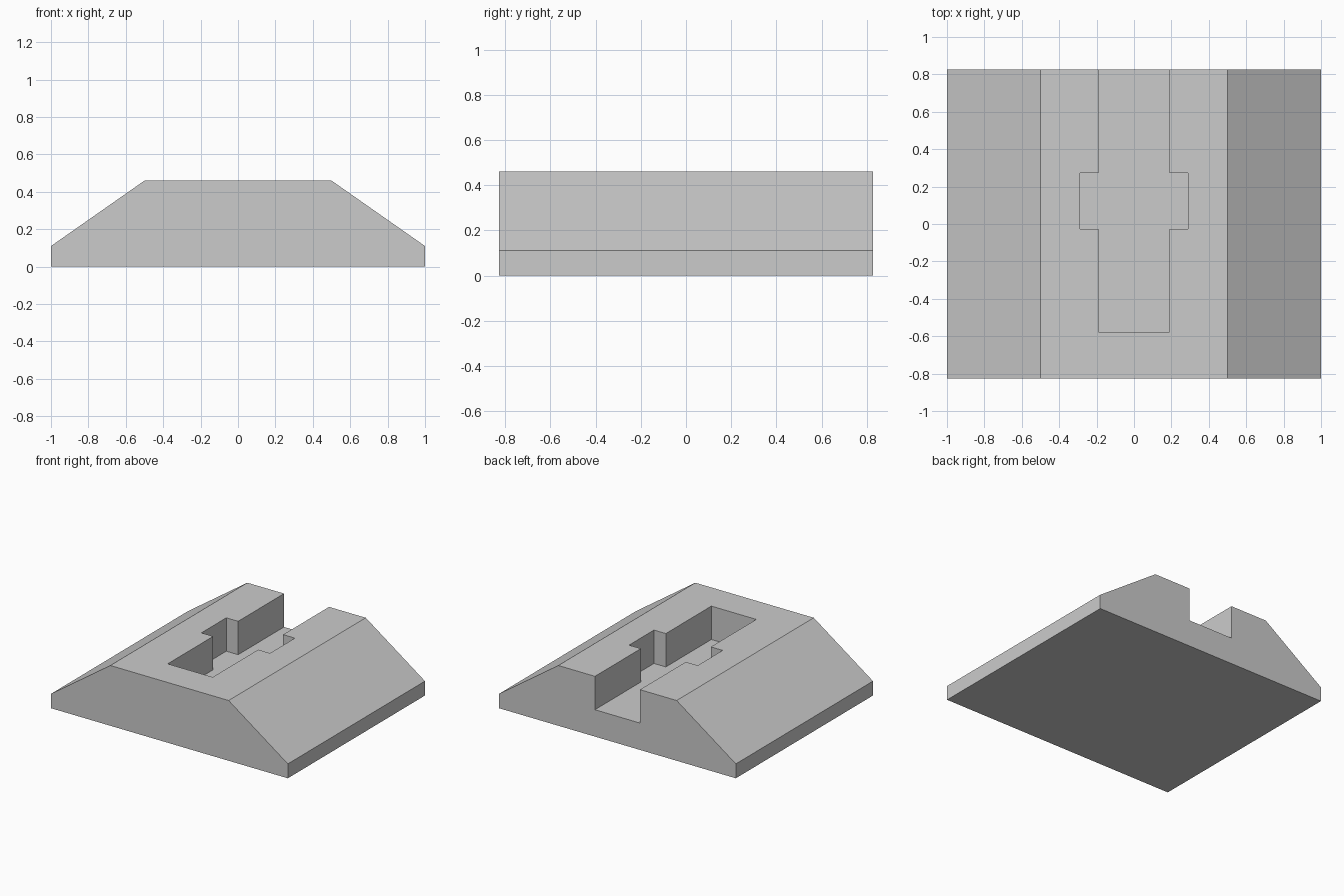
import bpy
import bmesh
from mathutils import Vector

default = bpy.data.objects.get("Cube")
if default:
    bpy.data.objects.remove(default, do_unlink=True)

HALF_DEPTH = 0.827
TOP, RIM, FLOOR = 0.46, 0.11, 0.205

grey = bpy.data.materials.new("plain grey")
grey.use_nodes = True
grey.diffuse_color = (0.6, 0.6, 0.6, 1)
grey.node_tree.nodes["Principled BSDF"].inputs["Base Color"].default_value = (0.6, 0.6, 0.6, 1)


def mirrored(half):
    """Close a right-hand outline by mirroring it across x = 0."""
    return half + [(-x, v) for x, v in reversed(half)]


def prism(name, points, travel):
    """Extrude a flat outline along a vector into a solid."""
    bm = bmesh.new()
    face = bm.faces.new([bm.verts.new(p) for p in points])
    out = bmesh.ops.extrude_face_region(bm, geom=[face])
    moved = [e for e in out["geom"] if isinstance(e, bmesh.types.BMVert)]
    bmesh.ops.translate(bm, verts=moved, vec=Vector(travel))
    bmesh.ops.recalc_face_normals(bm, faces=bm.faces)
    mesh = bpy.data.meshes.new(name)
    bm.to_mesh(mesh)
    bm.free()
    mesh.materials.append(grey)
    obj = bpy.data.objects.new(name, mesh)
    bpy.context.collection.objects.link(obj)
    return obj


# Sloped block, extruded front to back
profile = mirrored([(1, 0), (1, RIM), (0.5, TOP)])
block = prism("sloped_block", [(x, -HALF_DEPTH, z) for x, z in profile],
              (0, 2 * HALF_DEPTH, 0))

# Channel open at the back, with a wider pocket part way along
outline = mirrored([(0.19, -0.577), (0.19, -0.028), (0.29, -0.028),
                    (0.29, 0.273), (0.19, 0.273), (0.19, 1)])
cutter = prism("channel_cutter", [(x, y, FLOOR) for x, y in outline], (0, 0, 0.5))
cutter.hide_render = True

# Cut the channel and drop the cutter
cut = block.modifiers.new("channel", 'BOOLEAN')
cut.operation = 'DIFFERENCE'
cut.solver = 'EXACT'
cut.object = cutter
bpy.context.view_layer.objects.active = block
bpy.ops.object.modifier_apply(modifier=cut.name)
bpy.data.objects.remove(cutter, do_unlink=True)
